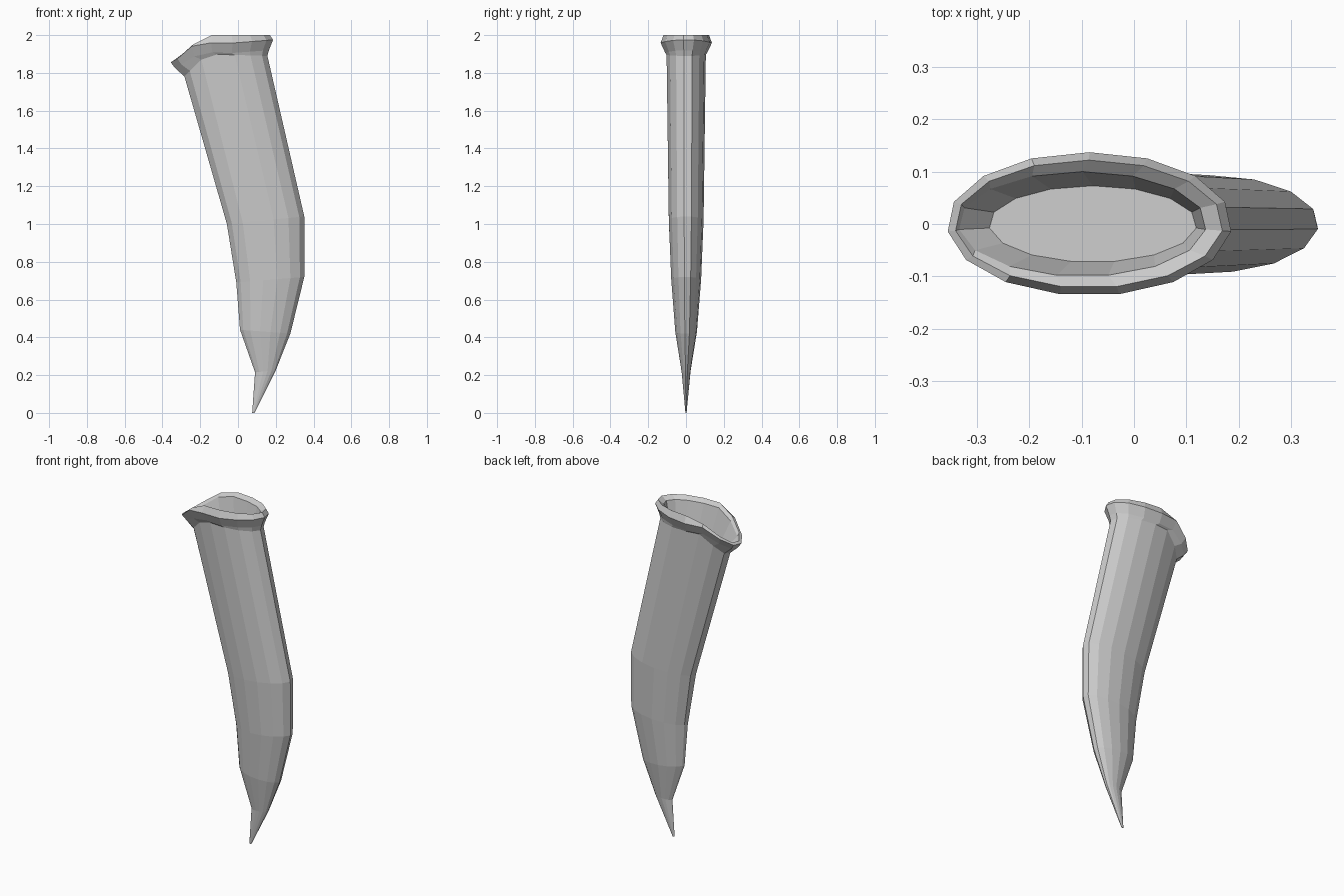
import bpy, bmesh, math

if "Cube" in bpy.data.objects:
    bpy.data.objects.remove(bpy.data.objects["Cube"])

SIDES = 15


def interp(points, u):
    """Piecewise linear height along the long axis of the oval."""
    for (u0, z0), (u1, z1) in zip(points, points[1:]):
        if u <= u1:
            return z0 + (z1 - z0) * (u - u0) / (u1 - u0)
    return points[-1][1]


def ring(bm, xl, xr, hy, heights, pinch=1.0):
    """Oval ring; pinch > 1 thins the left edge like a blade."""
    verts = []
    for k in range(SIDES):
        a = math.radians(90 + k * 360 / SIDES)
        u, s = math.cos(a), math.sin(a)
        p = pinch if u < 0 else 1.0
        y = math.copysign(abs(s) ** p, s) * hy
        verts.append(bm.verts.new(((xl + xr) / 2 + u * (xr - xl) / 2, y, interp(heights, u))))
    return verts


def loft(name, rings):
    bm = bmesh.new()
    loops = [ring(bm, *r) for r in rings]
    for a, b in zip(loops, loops[1:]):
        for i in range(SIDES):
            j = (i + 1) % SIDES
            bm.faces.new((a[i], a[j], b[j], b[i]))
    bm.faces.new(loops[0])
    bm.faces.new(loops[-1])
    bmesh.ops.recalc_face_normals(bm, faces=bm.faces)
    mesh = bpy.data.meshes.new(name)
    bm.to_mesh(mesh)
    bm.free()
    obj = bpy.data.objects.new(name, mesh)
    bpy.context.collection.objects.link(obj)
    return obj


def tilt(zl, zr):
    return [(-1, zl), (1, zr)]


# Wavy mouth heights, from the low left end to the high right end
neck = [(-1, 1.78), (-.65, 1.86), (-.4, 1.90), (.2, 1.895), (1, 1.89)]
under = [(-1, 1.825), (-.65, 1.88), (-.4, 1.91), (.2, 1.905), (1, 1.92)]
outer = [(-1, 1.855), (-.8, 1.885), (-.6, 1.94), (-.4, 1.96), (.2, 1.958), (1, 1.975)]
crest = [(-1, 1.865), (-.8, 1.90), (-.6, 1.95), (-.21, 2.0), (1, 2.0)]
inner = [(-1, 1.85), (-.8, 1.88), (-.6, 1.93), (-.21, 1.98), (1, 1.98)]

# Sheath: tip, curved body, flared lip, recessed mouth floor
loft("sheath", [
    (0.075, 0.088, 0.003, tilt(0, 0)),
    (0.09, 0.20, 0.024, tilt(0.215, 0.225), 1.3),
    (0.01, 0.278, 0.058, tilt(0.44, 0.42), 1.5),
    (-0.01, 0.352, 0.08, tilt(0.69, 0.72), 1.3),
    (-0.06, 0.352, 0.093, tilt(1.0, 1.04)),
    (-0.285, 0.157, 0.105, neck),
    (-0.335, 0.165, 0.112, under),
    (-0.357, 0.187, 0.137, outer),
    (-0.342, 0.17, 0.122, crest),
    (-0.335, 0.138, 0.10, inner),
    (-0.277, 0.12, 0.073, tilt(1.80, 1.89)),
])
